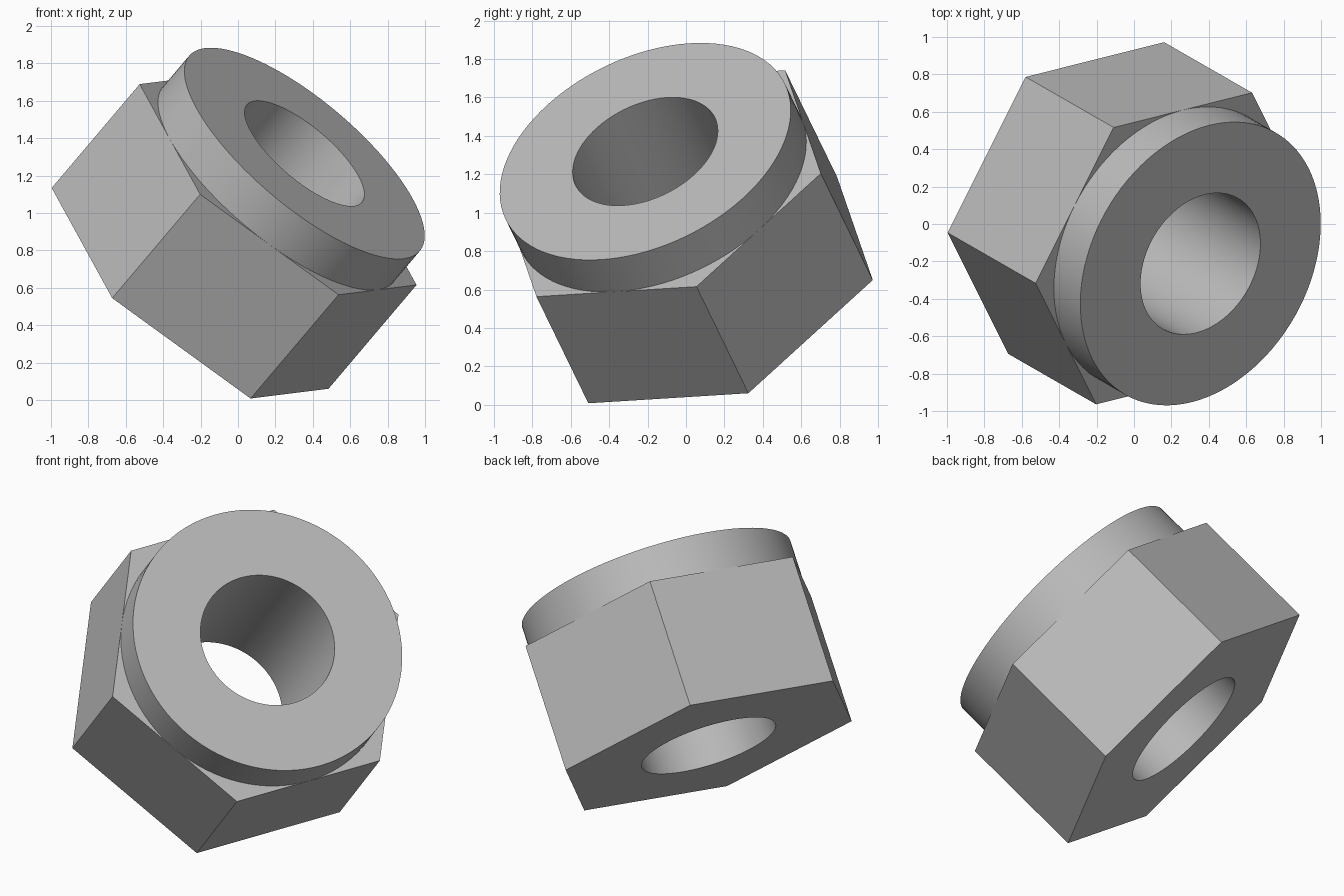
import bpy
import bmesh
from math import cos, sin, pi, radians, sqrt
from mathutils import Matrix, Vector

default_cube = bpy.data.objects.get("Cube")
if default_cube:
    bpy.data.objects.remove(default_cube, do_unlink=True)

SEGMENTS = 96
HEX_RADIUS = 0.933
APOTHEM = HEX_RADIUS * sqrt(3) / 2
BORE_RADIUS = 0.403
NUT_HEIGHT = 0.776
TOTAL_HEIGHT = 1.009

# Tilted frame shared by both parts: z runs along the bore, x points at a hex corner
axis = Vector((0.606, -0.348, 0.715)).normalized()
side = axis.cross(Vector((0.74, 0.185, -0.535))).normalized()
corner = side.cross(axis)
frame = Matrix((corner, side, axis)).transposed().to_4x4()
frame.translation = (-0.256, 0.139, 0.597)

steel = bpy.data.materials.new("plain grey")
steel.use_nodes = True
steel.diffuse_color = (0.5, 0.5, 0.5, 1)
steel.node_tree.nodes["Principled BSDF"].inputs["Base Color"].default_value = (0.5, 0.5, 0.5, 1)


def bore(angle):
    return BORE_RADIUS


def circle(angle):
    return APOTHEM


def hexagon(angle):
    return APOTHEM / cos(angle % (pi / 3) - pi / 6)


def bored_part(name, outline, bottom, top):
    """Closed ring-shaped solid with the given outline around the bore."""
    bm = bmesh.new()
    rings = []
    for shape, z in ((bore, bottom), (outline, bottom), (outline, top), (bore, top)):
        ring = []
        for i in range(SEGMENTS):
            a = 2 * pi * i / SEGMENTS
            r = shape(a)
            ring.append(bm.verts.new((r * cos(a), r * sin(a), z)))
        rings.append(ring)
    for k, ring in enumerate(rings):
        following = rings[(k + 1) % len(rings)]
        for i in range(SEGMENTS):
            j = (i + 1) % SEGMENTS
            bm.faces.new((ring[i], ring[j], following[j], following[i]))
    bmesh.ops.recalc_face_normals(bm, faces=bm.faces[:])
    mesh = bpy.data.meshes.new(name)
    bm.to_mesh(mesh)
    bm.free()
    mesh.materials.append(steel)
    obj = bpy.data.objects.new(name, mesh)
    obj.matrix_world = frame
    bpy.context.collection.objects.link(obj)
    bpy.ops.object.select_all(action="DESELECT")
    obj.select_set(True)
    bpy.context.view_layer.objects.active = obj
    bpy.ops.object.shade_smooth_by_angle(angle=radians(30))
    return obj


# Hexagonal body and the round collar on its end
bored_part("hex_body", hexagon, 0, NUT_HEIGHT)
bored_part("round_collar", circle, NUT_HEIGHT, TOTAL_HEIGHT)
